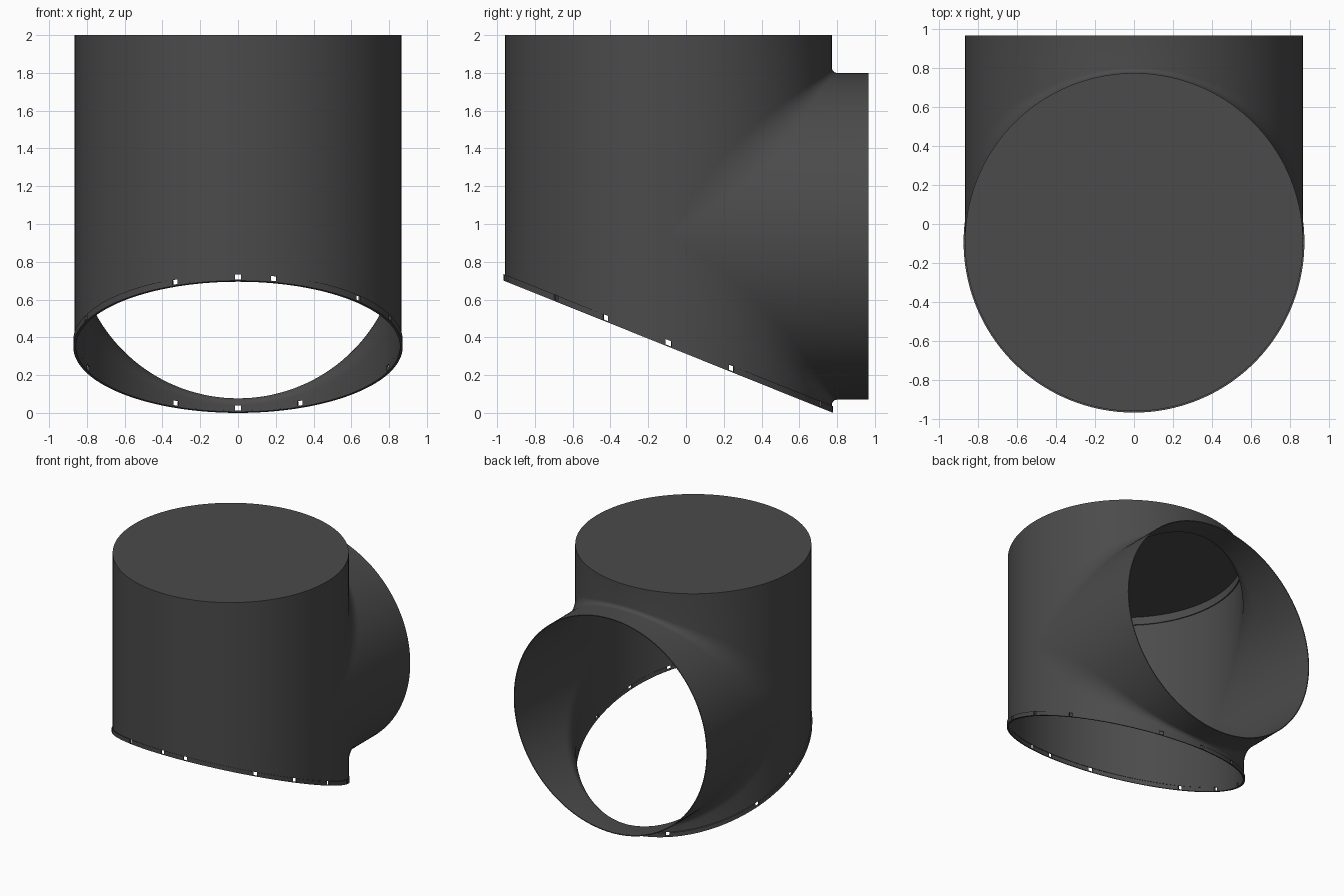
import bpy, bmesh, math
from mathutils import Vector

if "Cube" in bpy.data.objects:
    bpy.data.objects.remove(bpy.data.objects["Cube"])

R, YC, ZC = 0.865, -0.093, 0.935      # both pipes share one radius
TOP, END = 2.0, 0.965                 # closed top height, open branch end
WALL, RIM_H, LIP = 0.007, 0.035, 0.007
HALF = 72                             # columns per half turn

dark = bpy.data.materials.new("dark_grey")
dark.diffuse_color = (0.07, 0.07, 0.07, 1)
dark.use_nodes = True
dark.node_tree.nodes["Principled BSDF"].inputs["Base Color"].default_value = dark.diffuse_color


def cut_z(y):
    """Slanted bottom plane."""
    return 0.7 * (0.779 - y) / 1.744


def make_object(name, bm):
    bmesh.ops.remove_doubles(bm, verts=bm.verts, dist=1e-5)
    me = bpy.data.meshes.new(name)
    bm.to_mesh(me)
    bm.free()
    me.materials.append(dark)
    ob = bpy.data.objects.new(name, me)
    bpy.context.collection.objects.link(ob)
    bpy.ops.object.select_all(action='DESELECT')
    ob.select_set(True)
    bpy.context.view_layer.objects.active = ob
    return ob


def skin(bm, columns):
    """Quads between neighbouring columns of points."""
    cols = [[bm.verts.new(p) for p in c] for c in columns]
    for a, b in zip(cols, cols[1:]):
        for i in range(len(a) - 1):
            bm.faces.new((a[i], a[i + 1], b[i + 1], b[i]))


def branch_column(a, up):
    """Upright wall, rolling-ball fillet (wider at the sides), then the branch wall."""
    c, s = math.cos(a), max(0.0, math.sin(a))
    r = 0.028 + 0.7 * (1 - s) ** 1.5
    start = Vector((R * c, YC + R * s, TOP if up > 0 else cut_z(YC + R * s) + RIM_H))
    ball = Vector(((R + r) * c, YC + (R + r) * s, ZC + up * (R + r) * s))
    n1, n2 = Vector((c, s, 0)), Vector((c, 0, up * s))
    arc = [ball - r * n1.slerp(n2, t / 8) if s > 1e-4 else Vector((R * c, YC, ZC))
           for t in range(9)]
    return [start] + arc + [Vector((R * c, END, ZC + up * R * s))]


# Elbow shell: closed-top upright pipe blending into the rear branch
bm = bmesh.new()
angles = [math.pi * i / HALF for i in range(HALF + 1)]
skin(bm, [branch_column(a, 1) for a in angles])
skin(bm, [branch_column(a, -1) for a in angles])
front = []
for a in angles:
    x, y = R * math.cos(a), YC - R * math.sin(a)
    front.append([(x, y, TOP), (x, y, ZC), (x, y, cut_z(y) + RIM_H)])
skin(bm, front)
cap = [bm.verts.new((R * math.cos(math.pi * i / HALF), YC + R * math.sin(math.pi * i / HALF), TOP))
       for i in range(2 * HALF)]
bm.faces.new(cap)
bmesh.ops.remove_doubles(bm, verts=bm.verts, dist=1e-5)
bmesh.ops.recalc_face_normals(bm, faces=bm.faces)
bm.normal_update()
if max(bm.faces, key=lambda f: len(f.verts)).normal.z < 0:
    bmesh.ops.reverse_faces(bm, faces=bm.faces)
shell = make_object("elbow_shell", bm)
mod = shell.modifiers.new("wall", 'SOLIDIFY')
mod.thickness, mod.offset, mod.use_even_offset = WALL, -1, True
bpy.ops.object.modifier_apply(modifier=mod.name)
bpy.ops.object.shade_smooth_by_angle(angle=math.radians(35))


def ring_segment(bm, a0, a1, r_in, r_out, low, high, steps, closed_ends=True):
    """Rectangular-section arc; angle 0 faces the front (-y)."""
    loops = []
    for i in range(steps + 1):
        a = a0 + (a1 - a0) * i / steps
        pts = []
        for r, h in ((r_in, low), (r_out, low), (r_out, high), (r_in, high)):
            x, y = r * math.sin(a), YC - r * math.cos(a)
            pts.append(bm.verts.new((x, y, h(y))))
        loops.append(pts)
    for p, q in zip(loops, loops[1:]):
        for k in range(4):
            bm.faces.new((p[k], q[k], q[(k + 1) % 4], p[(k + 1) % 4]))
    if closed_ends:
        bm.faces.new(loops[0])
        bm.faces.new(loops[-1][::-1])


def finish_ring(name, bm):
    bmesh.ops.remove_doubles(bm, verts=bm.verts, dist=1e-5)
    bmesh.ops.recalc_face_normals(bm, faces=bm.faces)
    make_object(name, bm)
    bpy.ops.object.shade_smooth_by_angle(angle=math.radians(35))


# Slanted bottom rim, broken by small notches
bm = bmesh.new()
notches = [-157.5, -112.5, -90, -67.5, -22.5, 0, 12.5, 47, 67.5, 90, 112.5, 157.5, 180]
gap = math.degrees(0.015 / R)
for a, b in zip(notches, notches[1:] + [notches[0] + 360]):
    ring_segment(bm, math.radians(a + gap), math.radians(b - gap), R - WALL, R + 0.007,
                 lambda y: cut_z(y) + LIP, lambda y: cut_z(y) + RIM_H,
                 max(4, int((b - a) / 2.5)))
finish_ring("notched_rim", bm)

# Thin unbroken lip closing the notches from below
bm = bmesh.new()
ring_segment(bm, 0, 2 * math.pi, R - WALL, R + 0.007, cut_z,
             lambda y: cut_z(y) + LIP, 2 * HALF, False)
finish_ring("bottom_lip", bm)

# Inner collar under the closed top
bm = bmesh.new()
ring_segment(bm, 0, 2 * math.pi, R - WALL - 0.008, R - WALL + 0.002,
             lambda y: TOP - 0.07, lambda y: TOP - WALL + 0.002, 2 * HALF, False)
finish_ring("inner_collar", bm)
